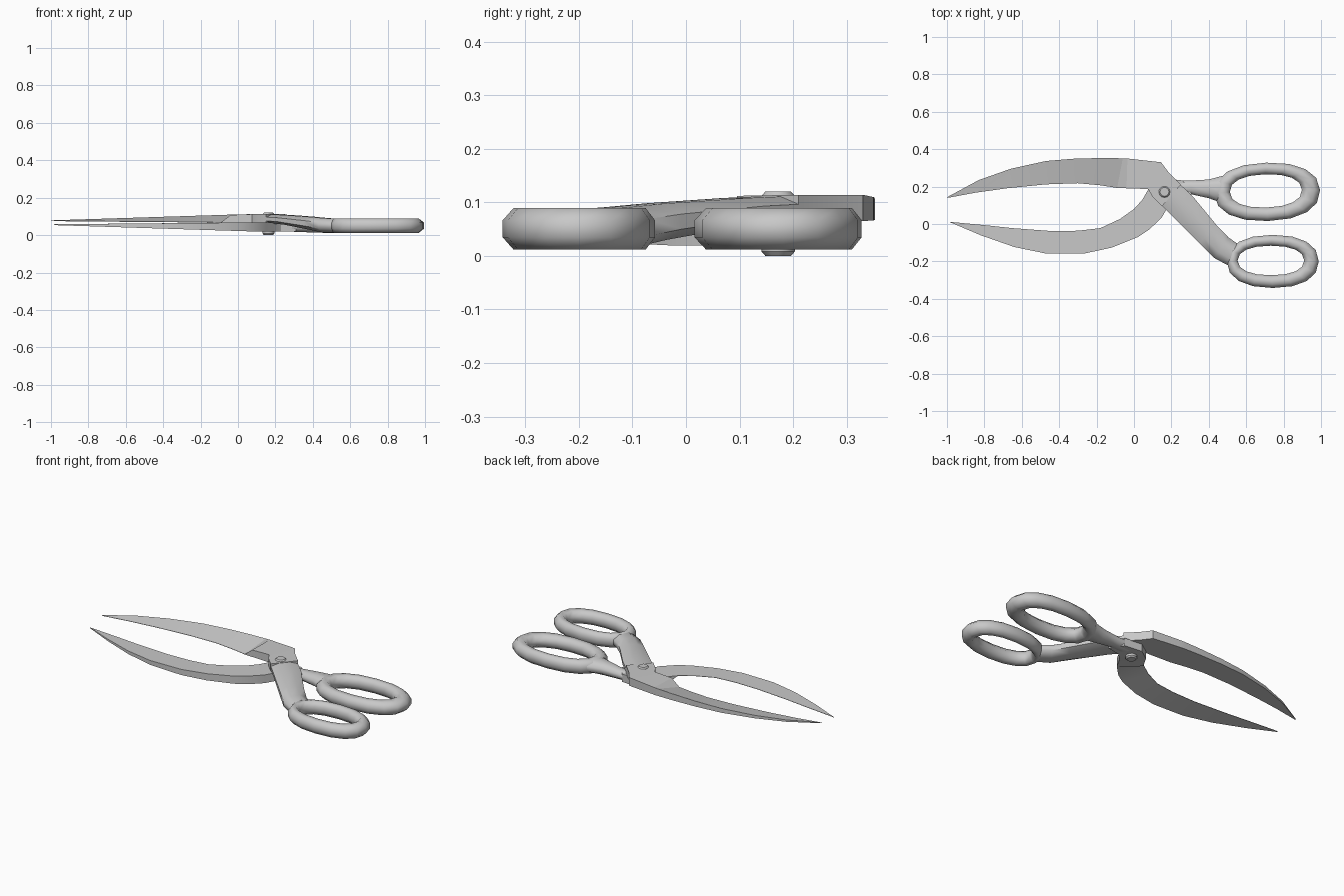
import bpy, bmesh
from math import sin, cos, pi, radians
from mathutils import Vector

old = bpy.data.objects.get("Cube")
if old:
    bpy.data.objects.remove(old, do_unlink=True)

# One steel colour for everything
STEEL = (0.58, 0.58, 0.58, 1)
steel = bpy.data.materials.new("steel_grey")
steel.use_nodes = True
steel.diffuse_color = STEEL
steel.node_tree.nodes["Principled BSDF"].inputs["Base Color"].default_value = STEEL


def loft(name, sections, closed=False, angle=60):
    """Skin a list of equal-sized cross-sections."""
    bm = bmesh.new()
    rows = [[bm.verts.new(p) for p in s] for s in sections]
    n = len(rows[0])
    pairs = list(zip(rows, rows[1:]))
    if closed:
        pairs.append((rows[-1], rows[0]))
    else:
        bm.faces.new(rows[0])
        bm.faces.new(rows[-1])
    for a, b in pairs:
        for i in range(n):
            j = (i + 1) % n
            bm.faces.new((a[i], a[j], b[j], b[i]))
    bmesh.ops.recalc_face_normals(bm, faces=bm.faces)
    mesh = bpy.data.meshes.new(name)
    bm.to_mesh(mesh)
    bm.free()
    mesh.materials.append(steel)
    ob = bpy.data.objects.new(name, mesh)
    bpy.context.collection.objects.link(ob)
    bpy.ops.object.select_all(action="DESELECT")
    ob.select_set(True)
    bpy.context.view_layer.objects.active = ob
    bpy.ops.object.shade_smooth_by_angle(angle=radians(angle))
    return ob


def octagon(a, b, low, high):
    """Eight-sided upright section spanning plan points a and b."""
    a, b = Vector(a), Vector(b)
    mid, half = (a + b) / 2, (b - a) / 2
    grow = 1 / cos(pi / 8)
    points = []
    for k in range(8):
        t = pi / 8 + k * pi / 4
        p = mid + half * cos(t) * grow
        points.append((p.x, p.y, (low + high) / 2 + (high - low) / 2 * sin(t) * grow))
    return points


def rounded(centre, size, t, tilt=0, power=0.88):
    """Point on a slightly squared, tilted ellipse."""
    c, s = cos(t), sin(t)
    x = size[0] * abs(c) ** power * (1 if c > 0 else -1)
    y = size[1] * abs(s) ** power * (1 if s > 0 else -1)
    return (centre[0] + x * cos(tilt) - y * sin(tilt),
            centre[1] + x * sin(tilt) + y * cos(tilt))


def finger_ring(name, outer, outer_size, inner, inner_size, tilt):
    count = 16
    loft(name, [octagon(rounded(inner, inner_size, 2 * pi * k / count, tilt),
                        rounded(outer, outer_size, 2 * pi * k / count, tilt),
                        0.012, 0.089) for k in range(count)], closed=True)


def blade(name, plan, tang_start, flip):
    """Wedge from tip to tang: flat inner side, sloping outer side."""
    sections = []
    for i, (sx, sy, ex, ey) in enumerate(plan):
        t = min(1, (sx + 1) / 1.1)
        inner = 0.075 - 0.01 * t
        spine = 0.079 + 0.035 * t
        edge = spine - 0.002 if i >= tang_start else inner + 0.002
        zs = [spine, inner, inner, edge]
        if flip:
            zs = [0.133 - z for z in zs]
        sections.append([(sx, sy, zs[0]), (sx, sy, zs[1]),
                         (ex, ey, zs[2]), (ex, ey, zs[3])])
    loft(name, sections, angle=25)


# Blades, listed as spine point and cutting edge point from tip to tang
blade("upper_blade", [
    (-1, 0.143, -0.99, 0.141),
    (-0.83, 0.235, -0.85, 0.167),
    (-0.66, 0.295, -0.68, 0.191),
    (-0.47, 0.337, -0.47, 0.212),
    (-0.31, 0.35, -0.3, 0.218),
    (-0.15, 0.353, -0.18, 0.207),
    (-0.06, 0.351, -0.09, 0.193),
    (-0.035, 0.35, -0.04, 0.191),
    (0.145, 0.33, 0.075, 0.187),
    (0.19, 0.27, 0.1, 0.145),
    (0.25, 0.21, 0.15, 0.095),
], 7, False)
blade("lower_blade", [
    (-0.985, 0.01, -0.98, 0.011),
    (-0.82, -0.06, -0.8, -0.006),
    (-0.64, -0.123, -0.65, -0.022),
    (-0.47, -0.158, -0.45, -0.037),
    (-0.267, -0.158, -0.3, -0.036),
    (-0.118, -0.126, -0.18, -0.022),
    (0.02, -0.07, -0.075, 0.027),
    (0.085, -0.027, 0, 0.08),
    (0.15, 0.037, 0.045, 0.13),
    (0.19, 0.107, 0.085, 0.2),
    (0.23, 0.145, 0.15, 0.245),
    (0.31, 0.16, 0.26, 0.233),
], 8, True)

# Shanks blending from the tangs into the finger rings
loft("upper_shank", [
    octagon((0.1, 0.147), (0.192, 0.265), 0.066, 0.113),
    octagon((0.21, 0.036), (0.315, 0.147), 0.057, 0.108),
    octagon((0.35, -0.104), (0.443, -0.008), 0.03, 0.098),
    octagon((0.43, -0.182), (0.505, -0.072), 0.014, 0.091),
    octagon((0.5, -0.22), (0.56, -0.11), 0.013, 0.088),
])
loft("lower_shank", [
    octagon((0.22, 0.15), (0.2, 0.235), 0.02, 0.067),
    octagon((0.31, 0.158), (0.3, 0.232), 0.018, 0.076),
    octagon((0.4, 0.138), (0.4, 0.238), 0.014, 0.086),
    octagon((0.49, 0.105), (0.49, 0.262), 0.013, 0.088),
])

# Finger rings
finger_ring("lower_finger_ring", (0.742, -0.2), (0.246, 0.142),
            (0.732, -0.195), (0.178, 0.079), 0)
finger_ring("upper_finger_ring", (0.712, 0.172), (0.283, 0.156),
            (0.705, 0.177), (0.193, 0.089), 0.03)

# Pivot screw with chamfered heads
loft("pivot_screw", [
    [(0.163 + r * cos(k * pi / 6), 0.172 + r * sin(k * pi / 6), z) for k in range(12)]
    for r, z in ((0.024, 0), (0.031, 0.008), (0.031, 0.112), (0.024, 0.12))
], angle=40)
